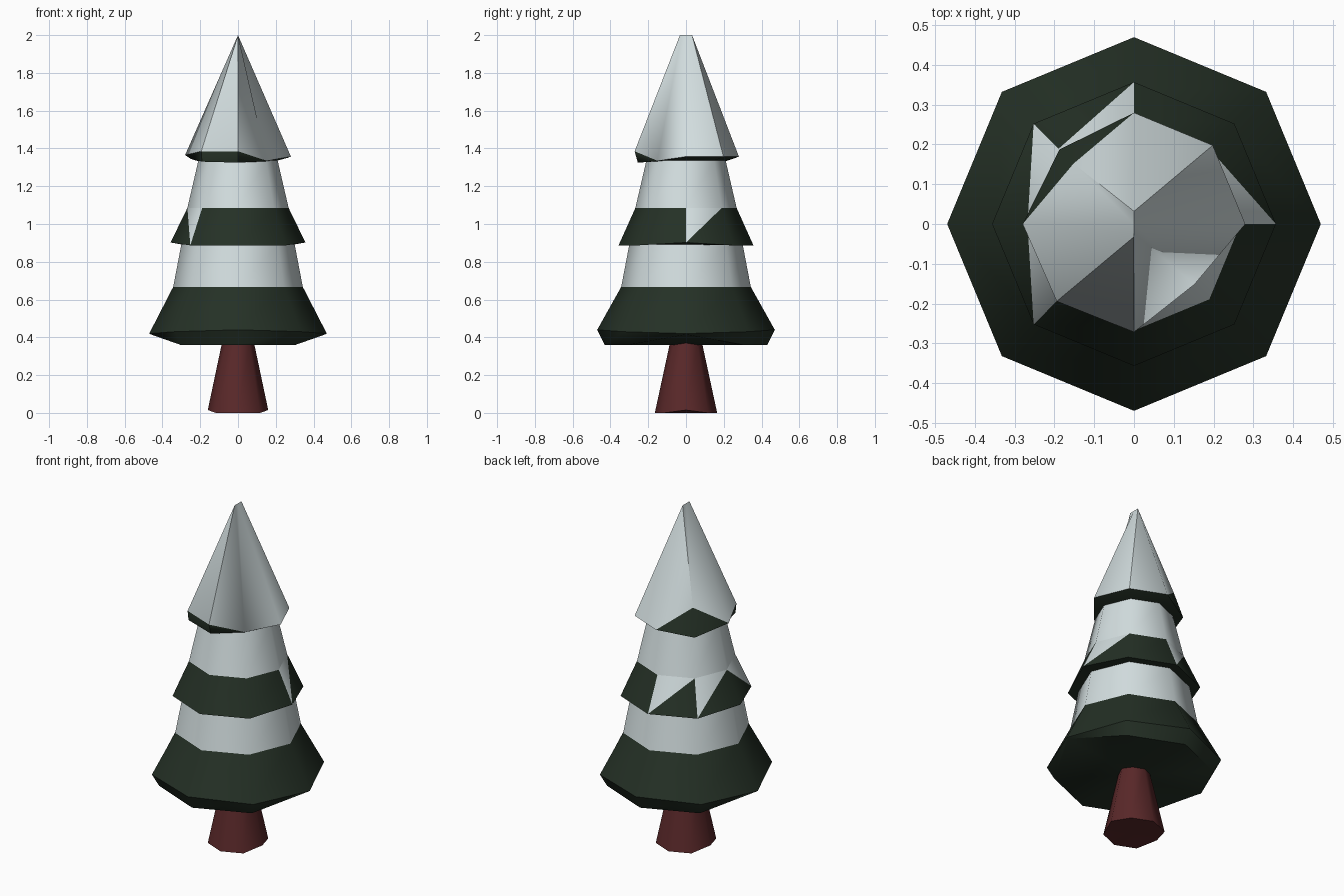
import bpy, bmesh, math

cube = bpy.data.objects.get("Cube")
if cube:
    bpy.data.objects.remove(cube, do_unlink=True)

SIDES = 8


def material(name, rgb):
    m = bpy.data.materials.new(name)
    m.use_nodes = True
    m.diffuse_color = (*rgb, 1)
    bsdf = next(n for n in m.node_tree.nodes if n.type == 'BSDF_PRINCIPLED')
    bsdf.inputs["Base Color"].default_value = (*rgb, 1)
    bsdf.inputs["Roughness"].default_value = 0.9
    return m


green = material("dark_green", (0.018, 0.03, 0.019))
snow = material("snow_white", (0.65, 0.73, 0.74))
bark = material("red_brown_bark", (0.10, 0.021, 0.022))


def ring(r, z, moved=None, squash=1.0):
    """Octagon of points; 'moved' gives another (radius, z) for some corners."""
    points = []
    for i in range(SIDES):
        ri, zi = (moved or {}).get(i, (r, z))
        a = math.tau * i / SIDES
        points.append((ri * math.cos(a) * squash, ri * math.sin(a), zi))
    return points


def loft(name, rings, strips, mats, flip=(), patches=(), patch_strip=None, floor=None):
    """Skin rings from top to bottom with triangles; strips hold material indices."""
    bm = bmesh.new()
    loops = [[bm.verts.new(p) for p in r] for r in rings]
    for s, (up, low) in enumerate(zip(loops, loops[1:])):
        for i in range(SIDES):
            j = (i + 1) % SIDES
            if i in flip:
                tris = (low[j], up[j], up[i]), (low[i], low[j], up[i])
            else:
                tris = (low[i], up[j], up[i]), (low[i], low[j], up[j])
            for k, tri in enumerate(tris):
                face = bm.faces.new(tri)
                face.material_index = strips[s]
                # Snow tongues hang down over the chosen sectors
                if s == patch_strip and i in patches and k == 0:
                    face.material_index = 1
    if floor is not None:
        centre = bm.verts.new((0, 0, floor))
        for i in range(SIDES):
            face = bm.faces.new((loops[-1][(i + 1) % SIDES], loops[-1][i], centre))
            face.material_index = strips[-1]
    bmesh.ops.remove_doubles(bm, verts=bm.verts[:], dist=0.0005)
    bmesh.ops.recalc_face_normals(bm, faces=bm.faces[:])
    mesh = bpy.data.meshes.new(name)
    bm.to_mesh(mesh)
    bm.free()
    for m in mats:
        mesh.materials.append(m)
    obj = bpy.data.objects.new(name, mesh)
    bpy.context.collection.objects.link(obj)
    bpy.ops.object.select_all(action='DESELECT')
    obj.select_set(True)
    bpy.context.view_layer.objects.active = obj
    bpy.ops.object.shade_smooth_by_angle(angle=math.radians(50))
    return obj


# Trunk, with two corners lifted slightly off the ground
loft("trunk",
     [ring(0.085, 0.37), ring(0.165, 0, {0: (0.16, 0.015), 4: (0.16, 0.015)})],
     [0], [bark], floor=0)

# Lowest boughs: flared skirt with a tucked-in hem
side, front, diagonal = (0.47, 0.42), (0.47, 0.44), (0.47, 0.43)
hem_side = (0.46, 0.415)
loft("lower_boughs",
     [ring(0.343, 0.667),
      ring(*diagonal, {0: side, 4: side, 2: front, 6: front}),
      ring(0.43, 0.36, {0: hem_side, 4: hem_side})],
     [0, 0], [green], floor=0.36)

# Snowy band between the lower and middle boughs
loft("lower_snow_band", [ring(0.30, 0.892), ring(0.343, 0.667)], [0], [snow])

# Middle boughs with triangular snow tongues
raised = (0.357, 0.902)
loft("middle_boughs",
     [ring(0.268, 1.085),
      ring(0.357, 0.887, {0: raised, 4: raised}),
      ring(0.30, 0.892)],
     [0, 0], [green, snow], flip={4}, patches={0, 2, 3, 4}, patch_strip=0)

# Snowy band between the middle boughs and the cap
loft("upper_snow_band", [ring(0.21, 1.335), ring(0.268, 1.085)], [0], [snow])

# Snow cap: cone ending in a short ridge, with green showing under its edge
brim = ring(0.28, 1.357, {3: (0.215, 1.48), 4: (0.28, 1.365), 5: (0.275, 1.385),
                          6: (0.272, 1.385), 7: (0.215, 1.335)})
under = ring(0.262, 1.35, {3: (0.265, 1.325), 4: (0.25, 1.345), 5: (0.27, 1.33),
                           6: (0.255, 1.325), 7: (0.21, 1.332)})
loft("snow_cap",
     [ring(0.032, 2.0, squash=0), brim, under, ring(0.205, 1.335)],
     [1, 0, 0], [green, snow], flip={2})
